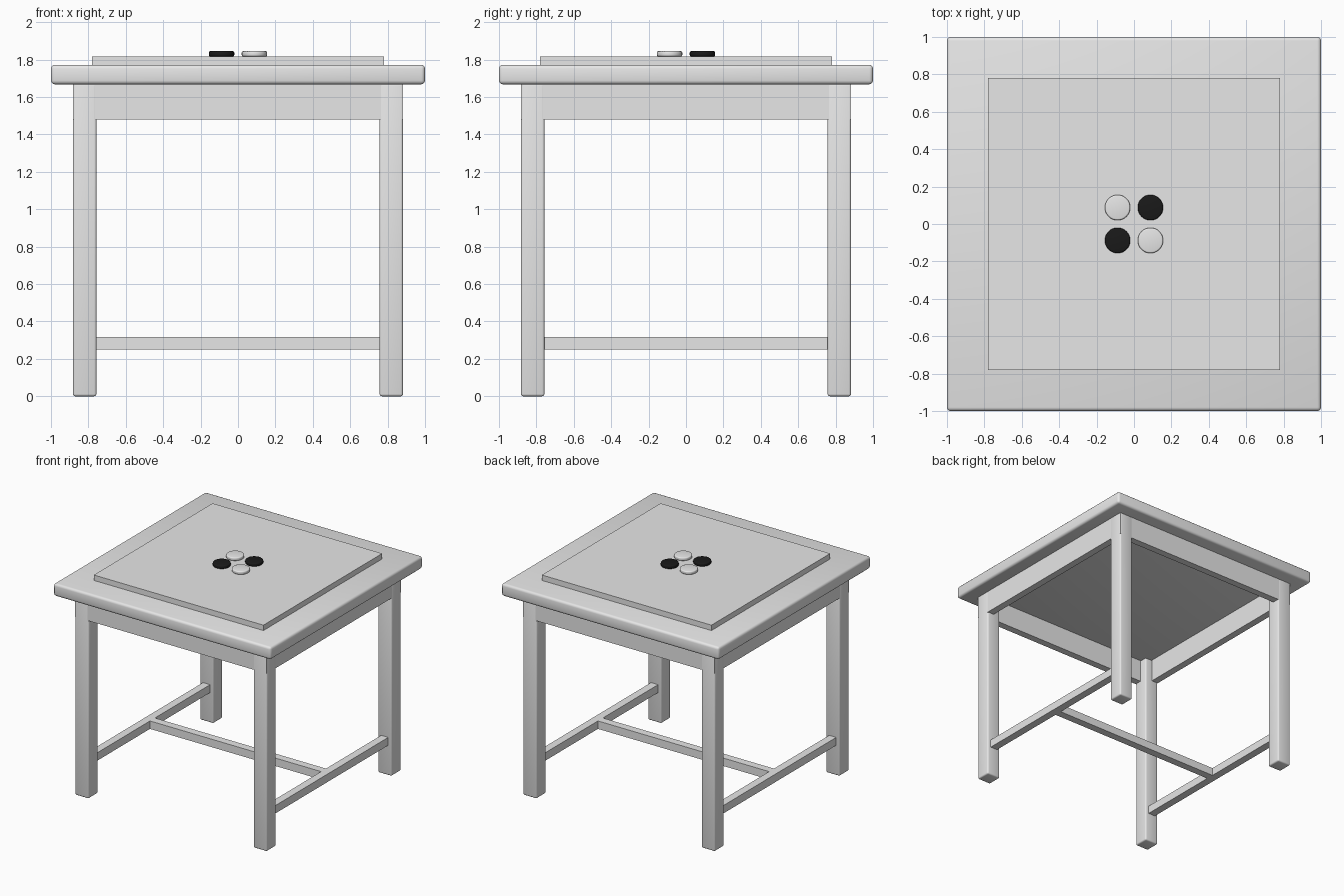
import bpy
import bmesh
from mathutils import Matrix, Vector

cube = bpy.data.objects.get("Cube")
if cube:
    bpy.data.objects.remove(cube, do_unlink=True)


def material(name, value):
    m = bpy.data.materials.new(name)
    m.use_nodes = True
    color = (value, value, value, 1)
    m.diffuse_color = color
    m.node_tree.nodes["Principled BSDF"].inputs["Base Color"].default_value = color
    return m


grey = material("light grey", 0.8)
black = material("black", 0.01)


def finish(bm, name, mat, bevel=0.0, angle=0.6):
    mesh = bpy.data.meshes.new(name)
    if bevel:
        bmesh.ops.bevel(bm, geom=[e for e in bm.edges if e.calc_face_angle(0) > 1],
                        offset=bevel, segments=3, profile=0.5, affect='EDGES')
    bm.to_mesh(mesh)
    bm.free()
    mesh.materials.append(mat)
    obj = bpy.data.objects.new(name, mesh)
    bpy.context.collection.objects.link(obj)
    if bevel:
        bpy.ops.object.select_all(action='DESELECT')
        obj.select_set(True)
        bpy.context.view_layer.objects.active = obj
        bpy.ops.object.shade_smooth_by_angle(angle=angle)
    return obj


def box(name, center, size, bevel=0.0):
    bm = bmesh.new()
    bmesh.ops.create_cube(bm, size=1, matrix=Matrix.LocRotScale(Vector(center), None, Vector(size)))
    return finish(bm, name, grey, bevel)


def disc(name, x, y, mat):
    bm = bmesh.new()
    bmesh.ops.create_cone(bm, cap_ends=True, segments=32, radius1=0.068, radius2=0.068,
                          depth=0.028, matrix=Matrix.Translation((x, y, 1.831)))
    return finish(bm, name, mat, 0.008, 3.1)


# Table top and raised board
box("table_top", (0, 0, 1.72), (2, 2, 0.104), 0.02)
box("game_board", (0, 0, 1.792), (1.56, 1.56, 0.05))

# Legs, aprons and side stretchers, mirrored across the centre
OUT, LEG, APRON = 0.882, 0.125, 0.06
mid = OUT - LEG / 2
rail = OUT - APRON / 2 - 0.001
for s, side in ((1, "left"), (-1, "right")):
    for t, end in ((1, "back"), (-1, "front")):
        box(f"{end}_{side}_leg", (s * mid, t * mid, 0.836), (LEG, LEG, 1.672), 0.012)
    box(f"{side}_apron", (s * rail, 0, 1.575), (APRON, 2 * OUT - 0.002, 0.19))
    box(f"{side}_stretcher", (s * mid, 0, 0.283), (0.065, 2 * mid, 0.066))
for t, end in ((1, "back"), (-1, "front")):
    box(f"{end}_apron", (0, t * rail, 1.575), (2 * (OUT - APRON), APRON, 0.19))
box("centre_stretcher", (0, 0, 0.283), (2 * mid, 0.065, 0.066))

# Four playing discs in a checkered group
for i in (-1, 1):
    for j in (-1, 1):
        light = i != j
        disc(f"{'light' if light else 'dark'}_disc_{'left' if i > 0 else 'right'}",
             i * 0.088, j * 0.088, grey if light else black)
